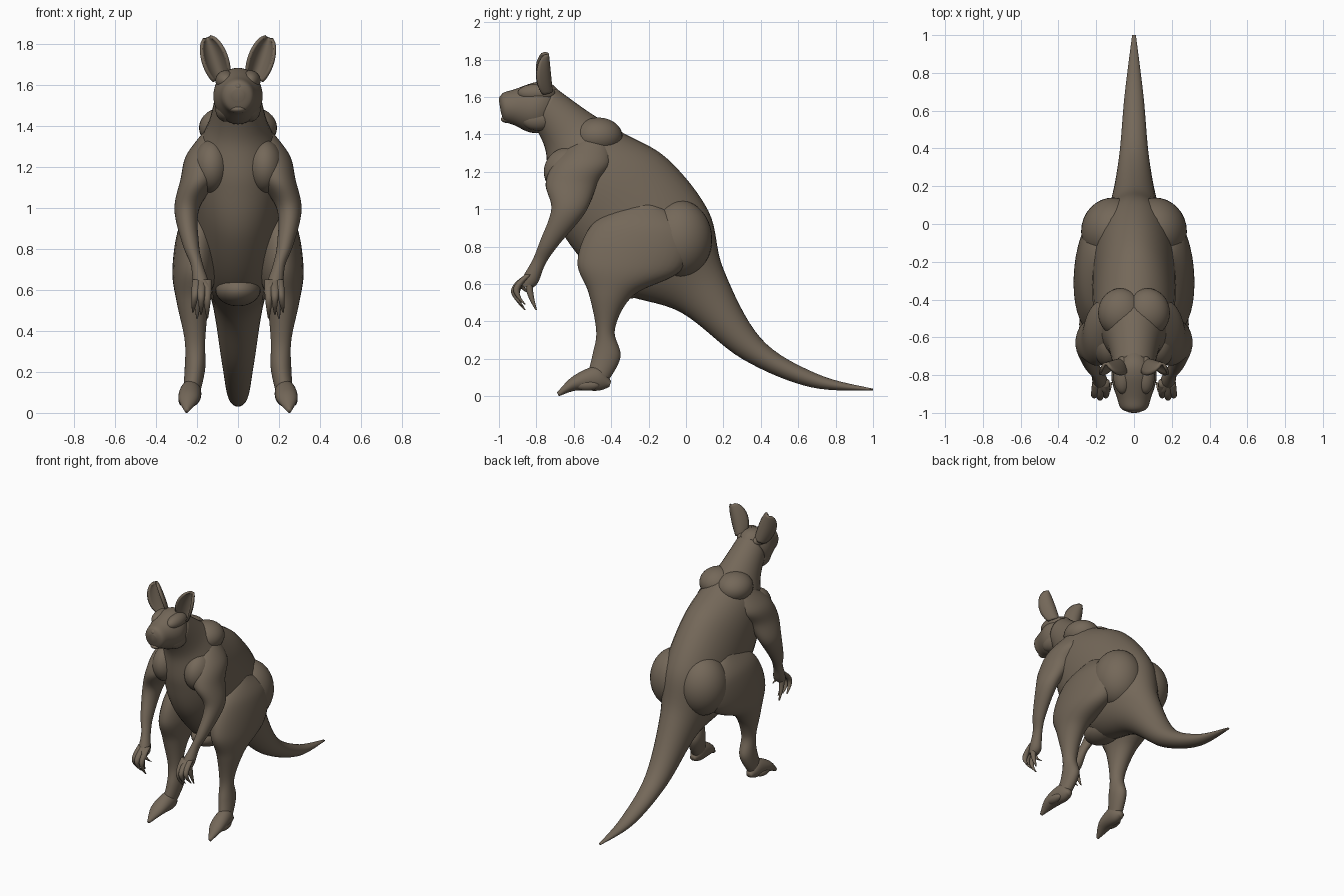
import bpy, bmesh, math
from mathutils import Vector

cube = bpy.data.objects.get("Cube")
if cube:
    bpy.data.objects.remove(cube, do_unlink=True)

# One fur colour for the whole animal
fur = bpy.data.materials.new("brown_fur")
fur_colour = (.175, .138, .1, 1)
fur.diffuse_color = fur_colour
fur.use_nodes = True
for node in fur.node_tree.nodes:
    if node.type == 'BSDF_PRINCIPLED':
        node.inputs["Base Color"].default_value = fur_colour
        node.inputs["Roughness"].default_value = .8


def finish(name, bm, mirrored):
    """Turn a bmesh into a smooth object, mirrored across x if wanted."""
    bmesh.ops.recalc_face_normals(bm, faces=bm.faces)
    mesh = bpy.data.meshes.new(name)
    bm.to_mesh(mesh)
    bm.free()
    for face in mesh.polygons:
        face.use_smooth = True
    mesh.materials.append(fur)
    obj = bpy.data.objects.new(name, mesh)
    bpy.context.collection.objects.link(obj)
    if mirrored:
        mirror = obj.modifiers.new("Mirror", 'MIRROR')
        mirror.use_mirror_merge = False
    return obj


def smooth_path(rows, steps):
    """Pass a smooth spline through rows of numbers."""
    rows = [Vector(row) for row in rows]
    padded = [rows[0]] + rows + [rows[-1]]
    result = []
    for before, start, end, after in zip(padded, rows, rows[1:], padded[3:]):
        start_pull = (end - before) / 2
        end_pull = (after - start) / 2
        for i in range(steps):
            t = i / steps
            ease = t * t * (3 - 2 * t)
            result.append(start.lerp(end, ease)
                          + start_pull * (t * (1 - t) ** 2)
                          - end_pull * (t * t * (1 - t)))
    return result + [rows[-1]]


def bridge(bm, rings, closed):
    """Fill the bands between neighbouring rows of vertices."""
    for lower, upper in zip(rings, rings[1:]):
        for i in range(0 if closed else 1, len(lower)):
            bm.faces.new((lower[i - 1], lower[i], upper[i], upper[i - 1]))


def loft(name, stations, mirrored=False, sides=32):
    """Skin ellipses given as y, z of both edges, half width and optional x."""
    bm = bmesh.new()
    rings = []
    for y1, z1, y2, z2, width, *offset in smooth_path(stations, 8):
        first = Vector((sum(offset), y1, z1))
        second = Vector((sum(offset), y2, z2))
        middle = (first + second) / 2
        ring = []
        for i in range(sides):
            angle = math.tau * i / sides
            sideways = Vector((width * math.sin(angle), 0, 0))
            point = middle + (first - middle) * math.cos(angle) + sideways
            ring.append(bm.verts.new(point))
        rings.append(ring)
    bridge(bm, rings, closed=True)
    bm.faces.new(rings[0])
    bm.faces.new(rings[-1])
    return finish(name, bm, mirrored)


def bump(name, centre, size, mirrored=True):
    """Ellipsoid for a soft swelling."""
    bm = bmesh.new()
    bmesh.ops.create_uvsphere(bm, u_segments=32, v_segments=20, radius=1)
    bmesh.ops.scale(bm, vec=size, verts=bm.verts)
    bmesh.ops.translate(bm, vec=centre, verts=bm.verts)
    return finish(name, bm, mirrored)


# Tail, torso and neck in one sweep, back edge then belly edge
loft("torso_and_tail", [
    (1, .04, 1, .03, .01),
    (.7, .12, .66, .05, .05),
    (.4, .31, .3, .2, .08),
    (.2, .68, -.03, .45, .13),
    (.12, .99, -.38, .57, .21),
    (-.1, 1.27, -.64, .84, .22),
    (-.34, 1.41, -.73, 1.1, .2),
    (-.52, 1.52, -.75, 1.31, .14),
    (-.7, 1.65, -.8, 1.43, .11)])

# Muscle masses that blend the limbs into the trunk
bump("rump", (.11, -.04, .84), (.17, .18, .21))
bump("shoulder_blade", (.07, -.47, 1.39), (.12, .13, .1))
bump("chest_muscle", (.13, -.63, 1.2), (.09, .13, .13))
bump("pouch", (0, -.33, .6), (.11, .15, .08), mirrored=False)

# Head from the back of the skull to the muzzle, top edge then jaw
loft("head", [
    (-.65, 1.6, -.66, 1.5, .03),
    (-.72, 1.67, -.75, 1.42, .1),
    (-.8, 1.68, -.83, 1.41, .12),
    (-.92, 1.64, -.92, 1.45, .09),
    (-.98, 1.62, -.97, 1.47, .07),
    (-1, 1.58, -.99, 1.52, .03)])
bump("nose", (0, -.98, 1.59), (.02, .02, .02), mirrored=False)
bump("lower_lip", (0, -.95, 1.48), (.04, .04, .02), mirrored=False)
bump("muzzle_pad", (.03, -.95, 1.55), (.04, .04, .04))
bump("brow", (.06, -.8, 1.62), (.05, .1, .05))
bump("jaw_cheek", (.06, -.79, 1.48), (.05, .09, .06))

# Rounded cupped ears, leaning outwards and open to the front
bm = bmesh.new()
ear_base = Vector((.08, -.72, 1.63))
ear_tip = Vector((.15, -.74, 1.83))
across = Vector((.9, 0, -.35))
forward = Vector((0, -1, 0))
rows = []
for i in range(17):
    t = i / 16
    half = .065 * math.sin(math.pi * (.12 + .87 * t)) ** .4
    row = []
    for j in range(-6, 7):
        angle = j / 5
        curl = across * math.sin(angle) + forward * (1.7 - 1.7 * math.cos(angle))
        row.append(bm.verts.new(ear_base.lerp(ear_tip, t) + curl * half))
    rows.append(row)
bridge(bm, rows, closed=False)
ear = finish("ear", bm, mirrored=True)
shell = ear.modifiers.new("Thickness", 'SOLIDIFY')
shell.thickness = .015
shell.offset = 0

# Hind legs, front edge then back edge
loft("hind_leg", [
    (-.3, 1.03, -.14, 1.02, .04, .17),
    (-.5, .92, .03, .88, .1, .19),
    (-.58, .72, -.03, .67, .11, .21),
    (-.52, .55, -.28, .54, .08, .22),
    (-.48, .35, -.38, .36, .05, .21),
    (-.5, .22, -.35, .21, .05, .21),
    (-.53, .1, -.43, .06, .04, .23)], mirrored=True)

# Hind feet from heel to toe, top edge then sole
loft("hind_foot", [
    (-.4, .08, -.41, .05, .02, .23),
    (-.47, .16, -.47, .03, .05, .23),
    (-.6, .11, -.59, .03, .05, .24),
    (-.69, .02, -.68, 0, .01, .25)], mirrored=True)
bump("side_toe", (.26, -.53, .06), (.03, .07, .03))

# Arms from the shoulder down to the palm
loft("arm", [
    (-.54, 1.4, -.42, 1.38, .04, .11),
    (-.69, 1.27, -.4, 1.25, .09, .16),
    (-.75, 1.14, -.47, 1.14, .09, .19),
    (-.72, 1, -.54, .98, .06, .25),
    (-.78, .83, -.68, .81, .04, .23),
    (-.82, .73, -.75, .71, .03, .2),
    (-.87, .64, -.79, .61, .04, .18),
    (-.88, .59, -.82, .58, .03, .18)], mirrored=True)

# Curled fingers tapering into claws: root x, then claw tip
fingers = {
    "inner_finger": (.15, (.15, -.86, .46)),
    "middle_finger": (.18, (.18, -.87, .48)),
    "outer_finger": (.2, (.22, -.86, .49)),
    "rear_finger": (.19, (.2, -.8, .46)),
    "thumb": (.17, (.12, -.84, .55))}
for name, (root_x, tip) in fingers.items():
    root = Vector((root_x, -.84, .65))
    tip = Vector(tip)
    bulge = (-.78 - tip.y) * .7
    stations = []
    for i in range(5):
        t = i / 4
        x, y, z = root.lerp(tip, t) + forward * (bulge * math.sin(math.pi * t))
        radius = .022 - .018 * t * t
        stations.append((y - radius, z, y + radius, z, radius, x))
    loft(name, stations, mirrored=True, sides=12)
